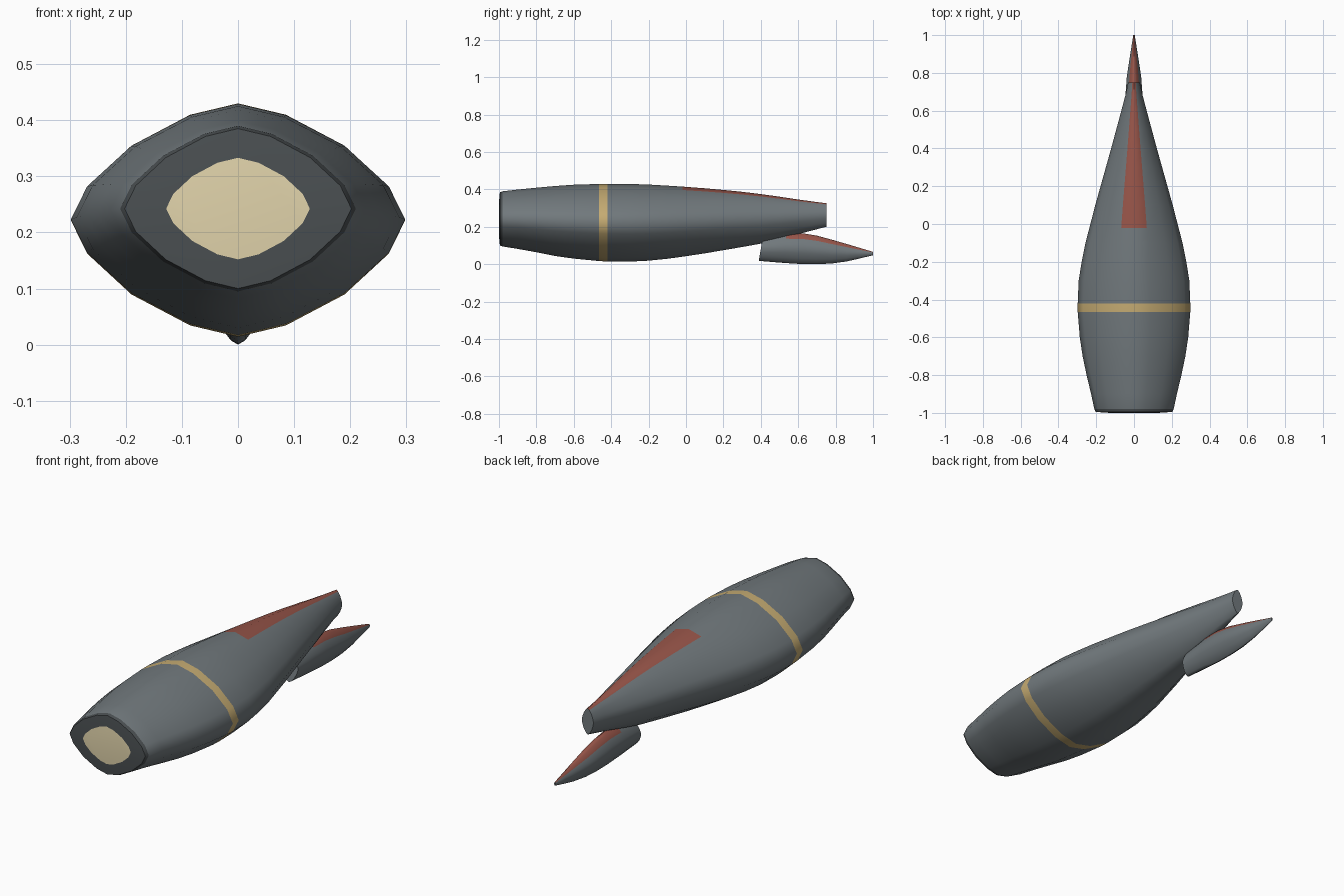
import bpy, bmesh, math

if "Cube" in bpy.data.objects:
    bpy.data.objects.remove(bpy.data.objects["Cube"])


def material(name, rgb):
    m = bpy.data.materials.new(name)
    m.diffuse_color = (*rgb, 1)
    m.use_nodes = True
    m.node_tree.nodes["Principled BSDF"].inputs["Base Color"].default_value = m.diffuse_color
    return m


GREY = material("hull grey", (0.165, 0.19, 0.203))
DARK = material("nose dark grey", (0.07, 0.08, 0.085))
RED = material("dull red", (0.31, 0.09, 0.066))
TAN = material("band tan", (0.56, 0.41, 0.17))
CREAM = material("nose cream", (0.76, 0.66, 0.41))
MATS = [GREY, DARK, RED, TAN, CREAM]
N = 16


def power(v, p=1.3):
    return math.copysign(abs(v) ** p, v)


def loft(name, sections, rule, slant=None):
    """Skin 16-sided lens sections (y, half width, top z, bottom z) and cap the ends."""
    bm = bmesh.new()
    rings = []
    for i, (y, w, top, bot) in enumerate(sections):
        lean = slant[i] if slant else 0
        ring = []
        for k in range(N):
            a = 2 * math.pi * k / N
            s, c = power(math.sin(a)), power(math.cos(a))
            ring.append(bm.verts.new((w * s, y + lean * c, (top + bot) / 2 + (top - bot) / 2 * c)))
        rings.append(ring)
    for i in range(len(rings) - 1):
        y = (sections[i][0] + sections[i + 1][0]) / 2
        for k in range(N):
            j = (k + 1) % N
            f = bm.faces.new((rings[i][k], rings[i][j], rings[i + 1][j], rings[i + 1][k]))
            f.material_index = rule(y, min(k, N - 1 - k))
    front = bm.faces.new(rings[0])
    front.material_index = rule(sections[0][0], N)
    bm.faces.new(rings[-1])
    bmesh.ops.recalc_face_normals(bm, faces=bm.faces)
    me = bpy.data.meshes.new(name)
    bm.to_mesh(me)
    bm.free()
    for m in MATS:
        me.materials.append(m)
    ob = bpy.data.objects.new(name, me)
    bpy.context.collection.objects.link(ob)
    bpy.ops.object.select_all(action='DESELECT')
    ob.select_set(True)
    bpy.context.view_layer.objects.active = ob
    bpy.ops.object.shade_smooth_by_angle(angle=math.radians(60))
    return ob


# Main body: dark nose ring with cream centre, tan band, red strip along the rear spine
def body_colour(y, column):
    if column == N:
        return 4
    if y < -0.98:
        return 1
    if -0.465 < y < -0.42:
        return 3
    if y > -0.02 and column == 0:
        return 2
    return 0


loft("body", [
    (-1.0, 0.128, 0.333, 0.152), (-0.995, 0.202, 0.385, 0.100), (-0.98, 0.21, 0.390, 0.095),
    (-0.90, 0.227, 0.399, 0.082), (-0.80, 0.251, 0.409, 0.064), (-0.70, 0.272, 0.418, 0.044),
    (-0.60, 0.287, 0.425, 0.030), (-0.465, 0.298, 0.429, 0.017), (-0.42, 0.298, 0.430, 0.014),
    (-0.30, 0.293, 0.429, 0.014), (-0.20, 0.277, 0.426, 0.019), (-0.10, 0.257, 0.420, 0.029),
    (-0.02, 0.236, 0.415, 0.040), (0.10, 0.205, 0.406, 0.058), (0.20, 0.177, 0.397, 0.075),
    (0.30, 0.149, 0.387, 0.092), (0.40, 0.121, 0.375, 0.110), (0.50, 0.094, 0.361, 0.134),
    (0.60, 0.067, 0.346, 0.161), (0.68, 0.046, 0.335, 0.182), (0.75, 0.031, 0.326, 0.200),
], body_colour)

# Lower tail cone with a slanted front end and a red top
loft("tail_cone", [
    (0.40, 0.040, 0.145, 0.018), (0.53, 0.046, 0.165, 0.007), (0.62, 0.046, 0.165, 0.001),
    (0.70, 0.044, 0.152, 0.0), (0.78, 0.038, 0.131, 0.004), (0.86, 0.026, 0.108, 0.015),
    (0.93, 0.015, 0.087, 0.031), (1.0, 0.004, 0.066, 0.048),
], lambda y, column: 2 if y > 0.53 and column < 2 else 0,
    slant=[0.011, 0.008, 0.005, 0.003, 0, 0, 0, 0])
